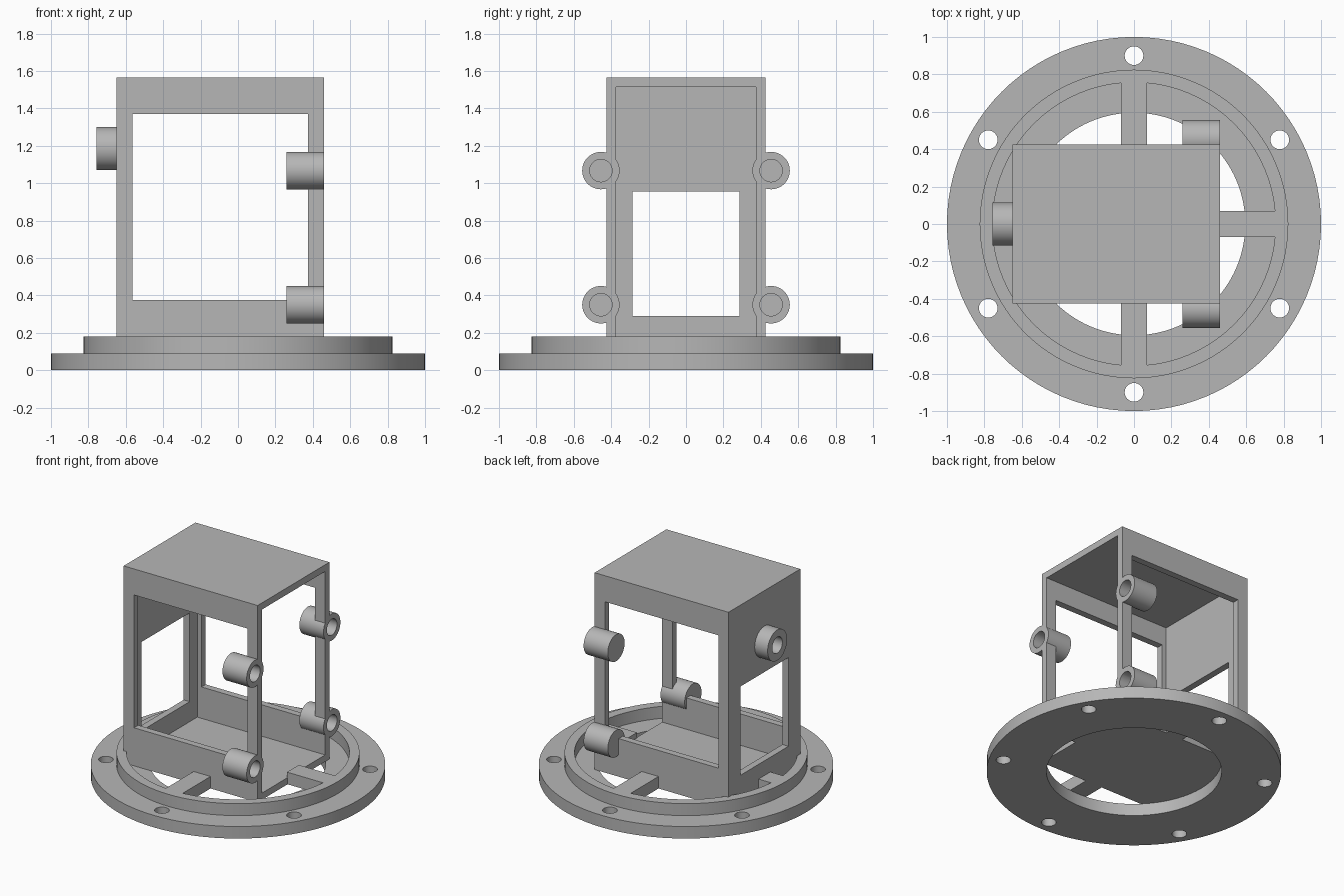
import bpy
import math
from mathutils import Matrix, Vector

cube = bpy.data.objects.get("Cube")
if cube:
    bpy.data.objects.remove(cube, do_unlink=True)

# One plain grey finish
grey = bpy.data.materials.new("plain_grey")
grey.use_nodes = True
colour = (0.47, 0.47, 0.47, 1)
grey.diffuse_color = colour
grey.node_tree.nodes["Principled BSDF"].inputs["Base Color"].default_value = colour


def finish(name):
    ob = bpy.context.object
    ob.name = ob.data.name = name
    ob.data.materials.append(grey)
    return ob


def box(name, low, high):
    low, high = Vector(low), Vector(high)
    bpy.ops.mesh.primitive_cube_add(size=1)
    ob = finish(name)
    ob.data.transform(Matrix.Translation((low + high) / 2) @ Matrix.Diagonal((*(high - low), 1)))
    return ob


def tube(name, radius, start, end, sides=48):
    """Solid cylinder running from start to end."""
    start, end = Vector(start), Vector(end)
    axis = end - start
    bpy.ops.mesh.primitive_cylinder_add(vertices=sides, radius=radius, depth=axis.length)
    ob = finish(name)
    turn = axis.to_track_quat("Z", "Y").to_matrix().to_4x4()
    ob.data.transform(Matrix.Translation((start + end) / 2) @ turn)
    return ob


def cut(target, cutter):
    """Subtract a cutter, then discard it."""
    cutter.hide_render = True
    mod = target.modifiers.new("cut", "BOOLEAN")
    mod.operation = "DIFFERENCE"
    mod.solver = "EXACT"
    mod.object = cutter
    bpy.ops.object.select_all(action="DESELECT")
    bpy.context.view_layer.objects.active = target
    target.select_set(True)
    bpy.ops.object.modifier_apply(modifier=mod.name)
    bpy.data.objects.remove(cutter, do_unlink=True)


def smooth(ob):
    bpy.ops.object.select_all(action="DESELECT")
    bpy.context.view_layer.objects.active = ob
    ob.select_set(True)
    bpy.ops.object.shade_smooth_by_angle(angle=math.radians(30))


# Heights of the base steps and the extents of the housing
STEP, RIM = 0.09, 0.18
X0, X1, Y, TOP, WALL = -0.65, 0.46, 0.425, 1.565, 0.05

# Bolted flange
flange = tube("base_flange", 1, (0, 0, 0), (0, 0, STEP), 96)
cut(flange, tube("bore", 0.595, (0, 0, -1), (0, 0, 1), 96))
for i in range(6):
    a = math.radians(90 + 60 * i)
    x, y = 0.9 * math.cos(a), 0.9 * math.sin(a)
    cut(flange, tube("bolt_hole", 0.05, (x, y, -1), (x, y, 1), 32))
smooth(flange)

# Raised rim
rim = tube("raised_rim", 0.825, (0, 0, STEP), (0, 0, RIM), 96)
cut(rim, tube("bore", 0.757, (0, 0, -1), (0, 0, 1), 96))
smooth(rim)

# Spokes joining the rim and the housing
S, OUT = 0.07, 0.79
box("left_spoke", (X1 - 0.005, -S, STEP), (OUT, S, RIM))
box("right_spoke", (-OUT, -S, STEP), (X0 + 0.02, S, RIM))
box("back_spoke", (-S, Y - 0.02, STEP), (S, OUT, RIM))
box("front_spoke", (-S, -OUT, STEP), (S, 0.02 - Y, RIM))

# Hollow housing, open at one end, with windows in the other three walls
housing = box("housing", (X0, -Y, STEP), (X1, Y, TOP))
cut(housing, box("hollow", (X0 + WALL, WALL - Y, STEP + WALL), (1, Y - WALL, TOP - WALL)))
cut(housing, box("side_windows", (-0.565, -1, 0.375), (0.375, 1, 1.37)))
cut(housing, box("end_window", (-1, -0.285, 0.29), (0, 0.285, 0.955)))

# Screw bosses beside the open end, with blind holes
for side, label in ((-1, "front"), (1, "back")):
    for z, level in ((0.35, "lower"), (1.067, "upper")):
        y = side * 0.455
        boss = tube(f"{label}_{level}_boss", 0.1, (0.26, y, z), (X1, y, z))
        for part in (boss, housing):
            cut(part, tube("screw_hole", 0.06, (0.3, y, z), (0.6, y, z)))
        smooth(boss)

# Round socket on the closed end
socket = tube("end_socket", 0.115, (-0.757, 0, 1.185), (X0 + 0.01, 0, 1.185))
cut(socket, tube("socket_hole", 0.06, (-1, 0, 1.185), (X0, 0, 1.185)))
smooth(socket)
smooth(housing)
